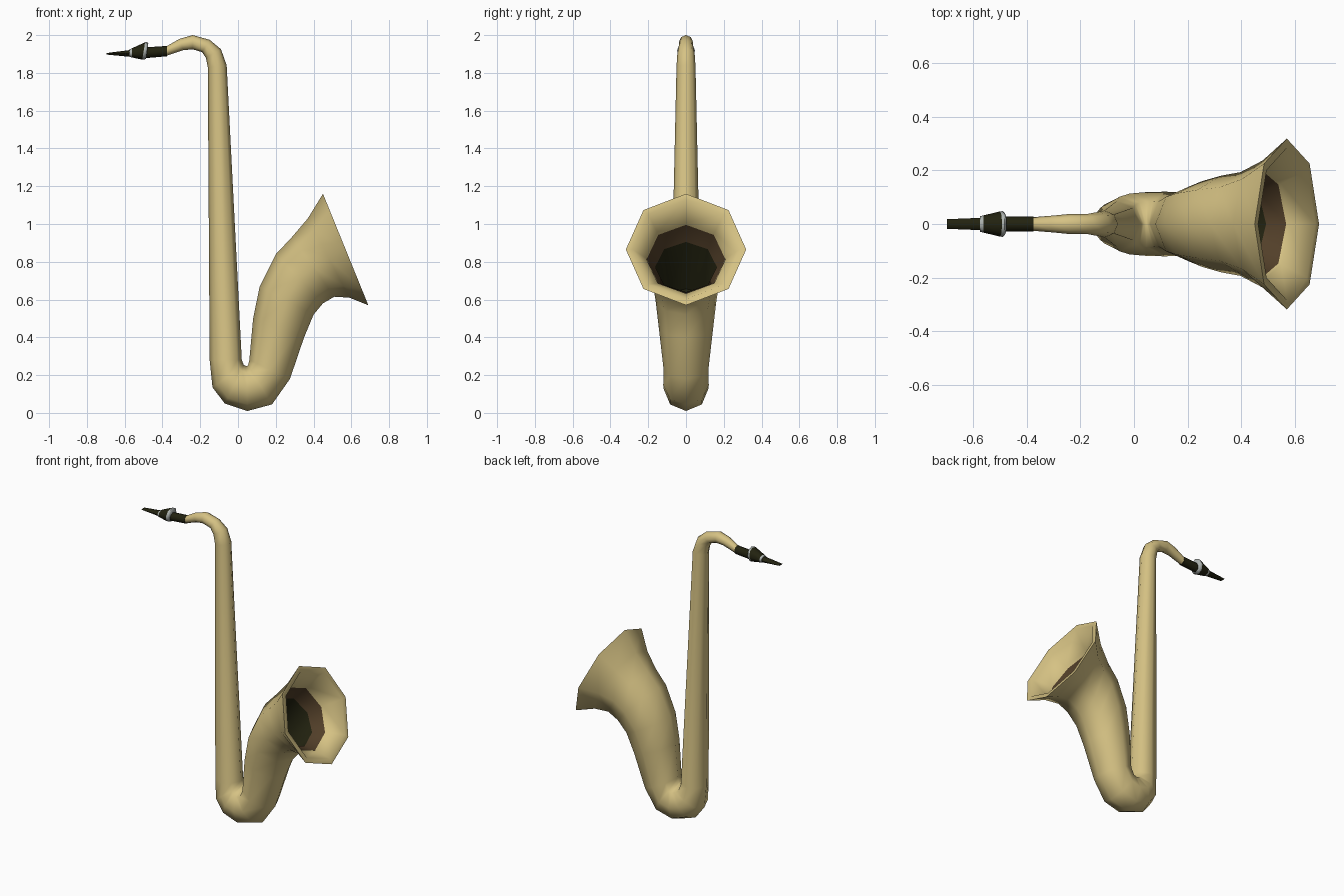
import bpy, bmesh, math
from mathutils import Vector

cube = bpy.data.objects.get("Cube")
if cube:
    bpy.data.objects.remove(cube, do_unlink=True)

SIDES = 8


def material(name, color, rough=0.5):
    m = bpy.data.materials.new(name)
    m.use_nodes = True
    m.diffuse_color = (*color, 1)
    bsdf = m.node_tree.nodes["Principled BSDF"]
    bsdf.inputs["Base Color"].default_value = (*color, 1)
    bsdf.inputs["Roughness"].default_value = rough
    return m


brass = material("brass", (0.67, 0.54, 0.23))
brown = material("bell shadow brown", (0.085, 0.05, 0.022))
black = material("black", (0.016, 0.016, 0.005))
silver = material("silver", (0.42, 0.45, 0.43))


def loft(name, stations, mats, band_slot):
    """Skin octagonal rings; each station is (edge a, edge b, half width in y)."""
    bm = bmesh.new()
    rings = []
    for a, b, width in stations:
        a, b = Vector((a[0], 0, a[1])), Vector((b[0], 0, b[1]))
        mid, arm = (a + b) / 2, (a - b) / 2
        ring = []
        for i in range(SIDES):
            t = math.tau * i / SIDES
            ring.append(bm.verts.new(mid + arm * math.cos(t)
                                     + Vector((0, width * math.sin(t), 0))))
        rings.append(ring)
    for k, (r, s) in enumerate(zip(rings, rings[1:])):
        for i in range(SIDES):
            j = (i + 1) % SIDES
            bm.faces.new((r[i], r[j], s[j], s[i])).material_index = band_slot(k)
    bm.faces.new(rings[0]).material_index = band_slot(0)
    bm.faces.new(rings[-1]).material_index = band_slot(len(rings) - 2)
    bmesh.ops.recalc_face_normals(bm, faces=bm.faces)
    mesh = bpy.data.meshes.new(name)
    bm.to_mesh(mesh)
    bm.free()
    for m in mats:
        mesh.materials.append(m)
    ob = bpy.data.objects.new(name, mesh)
    bpy.context.collection.objects.link(ob)
    bpy.ops.object.select_all(action='DESELECT')
    ob.select_set(True)
    bpy.context.view_layer.objects.active = ob
    bpy.ops.object.shade_smooth_by_angle(angle=math.radians(60))
    return ob


def station(a, b):
    return a, b, math.dist(a, b) / 2


def inset(st, wall):
    a, b = Vector(st[0]), Vector(st[1])
    step = (b - a).normalized() * wall
    return station(tuple(a + step), tuple(b - step))


def blend(s, t, f):
    return station(tuple(Vector(s[0]).lerp(Vector(t[0]), f)),
                   tuple(Vector(s[1]).lerp(Vector(t[1]), f)))


# Tube silhouette, neck to bell: outer-bend edge paired with inner-bend edge
neck = [((-.38, 1.94), (-.38, 1.89)), ((-.31, 1.98), (-.29, 1.92)),
        ((-.24, 2.0), (-.24, 1.925)), ((-.15, 1.975), (-.19, 1.91)),
        ((-.09, 1.925), (-.17, 1.88)), ((-.06, 1.84), (-.16, 1.83))]
bow = [((-.15, .28), (.02, .28)), ((-.135, .135), (.03, .255)),
       ((-.07, .05), (.037, .25)), ((.05, .01), (.045, .248)),
       ((.18, .045), (.053, .25)), ((.275, .18), (.06, .28))]
bell = [((.35, .40), (.08, .50)), ((.40, .52), (.115, .67)),
        ((.45, .58), (.20, .84)), ((.51, .615), (.285, .93)),
        ((.59, .61), (.37, 1.03)), ((.69, .57), (.45, 1.16))]
# The neck bends the other way, so its edges swap to keep the rings aligned
outer = [station(b, a) for a, b in neck] + [station(a, b) for a, b in bow + bell]

# Inside of the bell, from the rim back into the throat
rim, flare, throat, deep = outer[-1], outer[-2], outer[-3], outer[-5]
inner = [inset(rim, .035), inset(flare, .025),
         inset(blend(throat, flare, .85), .022), inset(throat, .03),
         inset(deep, .03)]
first = len(outer) + 1


def tube_slot(k):
    return 0 if k <= first else (1 if k == first + 1 else 2)


loft("horn_body", outer + inner, [brass, brown, black], tube_slot)


def turned(x_top, x_bot, top, bot, width):
    return (x_top, top), (x_bot, bot), width


# Cork sleeve at the end of the neck
loft("neck_cork", [turned(-.375, -.375, 1.943, 1.888, .028),
                   turned(-.49, -.49, 1.935, 1.878, .028)], [black], lambda k: 0)

# Conical mouthpiece barrel with a silver ring on each end
loft("mouthpiece_barrel", [turned(-.475, -.487, 1.955, 1.874, .04),
                           turned(-.482, -.497, 1.965, 1.87, .048),
                           turned(-.492, -.507, 1.962, 1.87, .047),
                           turned(-.562, -.562, 1.93, 1.882, .032),
                           turned(-.574, -.574, 1.925, 1.884, .029)],
     [black, silver], lambda k: 0 if k == 2 else 1)

# Tapered mouthpiece beak
loft("mouthpiece_beak", [turned(-.57, -.57, 1.921, 1.885, .023),
                         turned(-.697, -.697, 1.905, 1.897, .018)],
     [black], lambda k: 0)
